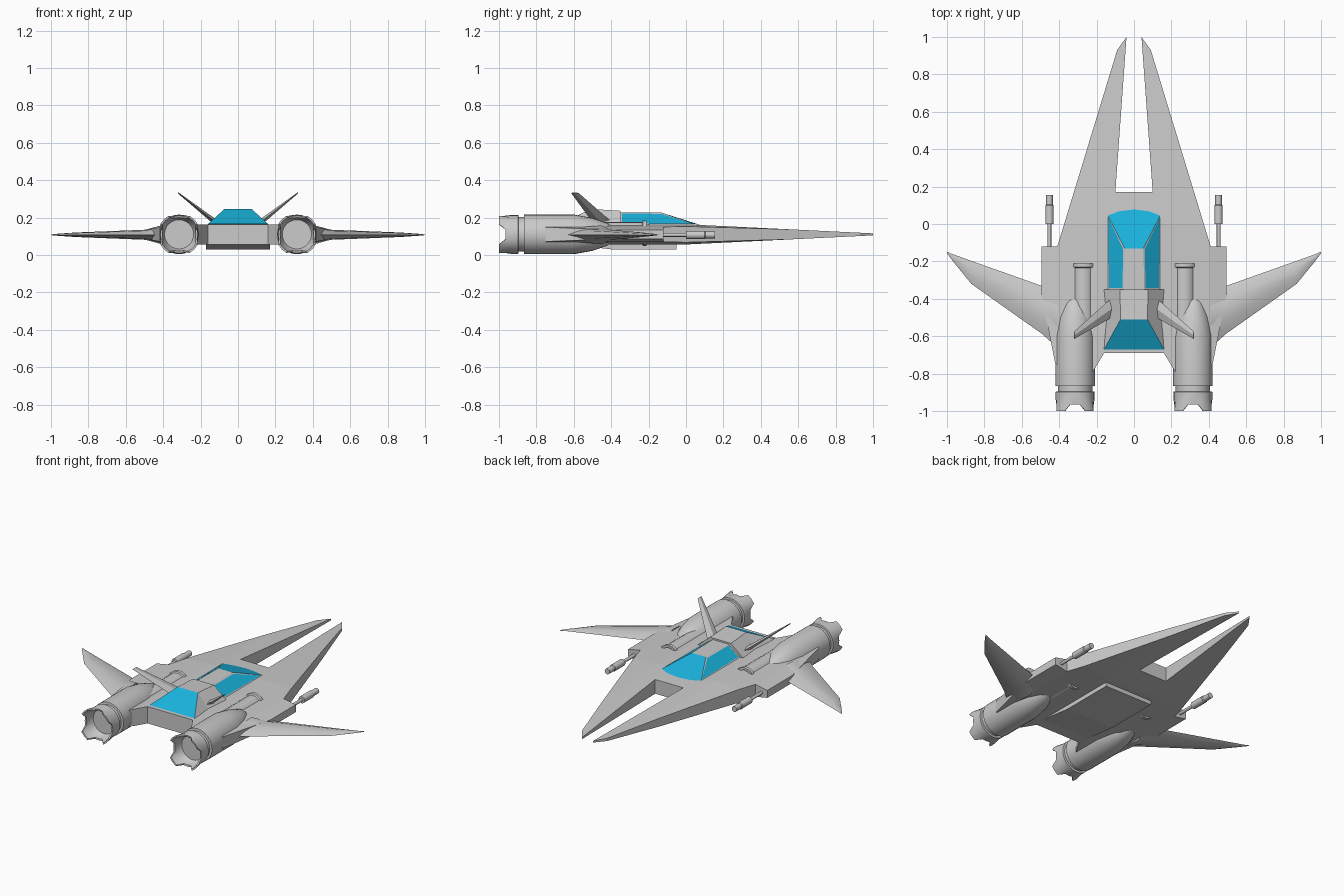
import bpy, bmesh, math
from mathutils import Vector

if "Cube" in bpy.data.objects:
    bpy.data.objects.remove(bpy.data.objects["Cube"])

glass = bpy.data.materials.new("glass")
glass.diffuse_color = (0.01, 0.45, 0.72, 1)
glass.use_nodes = True
glass.node_tree.nodes["Principled BSDF"].inputs["Base Color"].default_value = glass.diffuse_color
grey = bpy.data.materials.new("grey")
grey.diffuse_color = (0.6, 0.6, 0.6, 1)
grey.use_nodes = True
grey.node_tree.nodes["Principled BSDF"].inputs["Base Color"].default_value = grey.diffuse_color


def finish(name, bm, mirror=True, smooth=0):
    bmesh.ops.recalc_face_normals(bm, faces=bm.faces[:])
    me = bpy.data.meshes.new(name)
    bm.to_mesh(me)
    bm.free()
    ob = bpy.data.objects.new(name, me)
    bpy.context.collection.objects.link(ob)
    if mirror:
        ob.modifiers.new("mirror", 'MIRROR').use_clip = True
    if smooth:
        bpy.ops.object.select_all(action='DESELECT')
        ob.select_set(True)
        bpy.context.view_layer.objects.active = ob
        bpy.ops.object.shade_smooth_by_angle(angle=math.radians(smooth))
    return ob


def loft(rings, caps=True):
    bm = bmesh.new()
    vs = [[bm.verts.new(p) for p in r] for r in rings]
    n = len(rings[0])
    for a, b in zip(vs, vs[1:]):
        for i in range(n):
            j = (i + 1) % n
            bm.faces.new((a[i], a[j], b[j], b[i]))
    if caps:
        bm.faces.new(vs[0])
        bm.faces.new(vs[-1])
    return bm


def lathe(profile, cx, cz, segs=24):
    """Revolve (y, radius) points about an axis along y."""
    return loft([[(cx + r * math.cos(2 * math.pi * i / segs), y,
                   cz + r * math.sin(2 * math.pi * i / segs)) for i in range(segs)]
                 for y, r in profile])


def inset_glass(ob_bm, faces, width):
    for f in faces:
        bmesh.ops.inset_individual(ob_bm, faces=[f], thickness=width)
        f.material_index = 1


# Hull plate: half outline, thinning to the edges and the prong tips
outline = [(0, .17), (.10, .17), (.04, 1), (.09, .93), (.41, -.12), (.495, -.12),
           (.495, -.38), (.45, -.60), (.42, -.75), (.22, -.79), (.16, -.69), (0, -.69)]
bm = bmesh.new()
bm.faces.new([bm.verts.new((x, y, 0)) for x, y in outline])
for co, no in [((.2, 0, 0), (1, 0, 0)), ((.41, 0, 0), (1, 0, 0)), ((0, 0, 0), (0, 1, 0))]:
    bmesh.ops.bisect_plane(bm, geom=bm.verts[:] + bm.edges[:] + bm.faces[:],
                           dist=1e-5, plane_co=co, plane_no=no)


def half_thickness(x, y):
    if x < .2:
        h = .054
    elif x < .411:
        h = .054 - (x - .2) / .21 * .014
    else:
        h = .040 - (x - .41) / .085 * .016
    return h * (1 - .9 * max(y, 0))


low, faces = bm.verts[:], bm.faces[:]
rim = [e for e in bm.edges if e.is_boundary and any(v.co.x > 1e-4 for v in e.verts)]
top = {v: bm.verts.new(v.co) for v in low}
for f in faces:
    bm.faces.new([top[v] for v in f.verts])
for e in rim:
    a, b = e.verts
    bm.faces.new((a, b, top[b], top[a]))
for v in low:
    h = half_thickness(v.co.x, v.co.y)
    v.co.z, top[v].co.z = .11 - h, .11 + h
finish("hull", bm)

# Belly plate
finish("belly_plate", loft([[(-.17, y, .07), (.17, y, .07), (.17, y, z), (-.17, y, z)]
                            for y, z in [(-.05, .03), (-.40, .03), (-.62, .056)]]), False)

# Cockpit canopy with inset panes
bm = bmesh.new()
P = [bm.verts.new(p) for p in [
    (.14, -.35, .163), (.14, .045, .166), (0, .10, .153), (-.14, .045, .166), (-.14, -.35, .163),
    (.055, -.35, .226), (.05, -.13, .226), (-.05, -.13, .226), (-.055, -.35, .226)]]
panes = [bm.faces.new([P[i] for i in f]) for f in [(1, 2, 3, 7, 6), (0, 1, 6, 5), (3, 4, 8, 7)]]
bm.faces.new([P[i] for i in (5, 6, 7, 8)])
bm.faces.new([P[i] for i in (0, 5, 8, 4)])
inset_glass(bm, panes, .011)
ob = finish("canopy", bm, False)
ob.data.materials.append(grey)
ob.data.materials.append(glass)

# Spine hump with sloping rear window
bm = loft([[(-w, y, .16), (w, y, .16), (t, y, z), (-t, y, z)]
           for y, w, t, z in [(-.35, .165, .075, .236), (-.51, .15, .072, .246)]])
ob = finish("spine", bm, False)
bm = bmesh.new()
Q = [bm.verts.new(p) for p in [
    (.15, -.51, .16), (.072, -.51, .246), (-.072, -.51, .246), (-.15, -.51, .16),
    (.16, -.67, .166), (-.16, -.67, .166)]]
pane = bm.faces.new([Q[i] for i in (1, 2, 5, 4)])
bm.faces.new([Q[i] for i in (0, 1, 4)])
bm.faces.new([Q[i] for i in (3, 5, 2)])
bm.faces.new([Q[i] for i in (0, 4, 5, 3)])
pane.material_index = 1
ob = finish("rear_window", bm, False)
ob.data.materials.append(grey)
ob.data.materials.append(glass)

# Engine nacelles, intakes
CX, CZ = .315, .11
finish("nacelle", lathe([(-.37, .025), (-.42, .06), (-.50, .088), (-.60, .106), (-.865, .106),
                         (-.867, .092), (-.91, .092)], CX, CZ), smooth=35)
finish("intake", lathe([(-.60, .06), (-.235, .06), (-.23, .068), (-.21, .068), (-.21, .052),
                        (-.26, .045)], .27, .117, 16), smooth=35)

# Nozzles: flared ring with four teeth on the diagonals and a hollow bowl
segs, rings = 24, []
for y, r, tooth in [(-.895, .09, 0), (-.897, .104, 0), (-.935, .104, 0), (-.965, .100, 1),
                    (-.963, .090, 1), (-.92, .084, 0), (-.89, .066, 0), (-.872, .035, 0)]:
    ring = []
    for i in range(segs):
        near = i % 6 in (2, 3, 4)
        yy, rr = (y - .036, r + .014) if tooth and near else (y, r)
        a = 2 * math.pi * i / segs
        ring.append((CX + rr * math.cos(a), max(yy, -1), CZ + rr * math.sin(a)))
    rings.append(ring)
finish("nozzle", loft(rings), smooth=35)


# Swept wings: six-sided lens sections (x, leading y, trailing y, half thickness)
def lens(x, lead, trail, h, z=.108):
    c = trail - lead
    return [(x, lead, z), (x, lead + .3 * c, z + h), (x, lead + .7 * c, z + .8 * h),
            (x, trail, z), (x, lead + .7 * c, z - .8 * h), (x, lead + .3 * c, z - h)]


finish("wing", loft([lens(.41, -.36, -.66, .05), lens(.495, -.33, -.585, .027),
                     lens(.87, -.197, -.32, .012), lens(.97, -.161, -.197, .005),
                     lens(1.0, -.148, -.156, .002)]), smooth=40)

# Canted tail fins
n = Vector((-.62, 0, .78))
sections = []
for x, z, lead, trail, h in [(.12, .175, -.395, -.50, .014), (.32, .332, -.575, -.615, .003)]:
    mid = Vector((x, (lead + trail) / 2, z))
    sections.append([(x, lead, z), mid + n * h, (x, trail, z), mid - n * h])
finish("tail_fin", loft(sections))

# Guns
finish("gun", lathe([(-.14, .010), (0, .010), (.001, .022), (.10, .022), (.105, .018),
                     (.155, .018)], .452, .107, 12), smooth=35)
